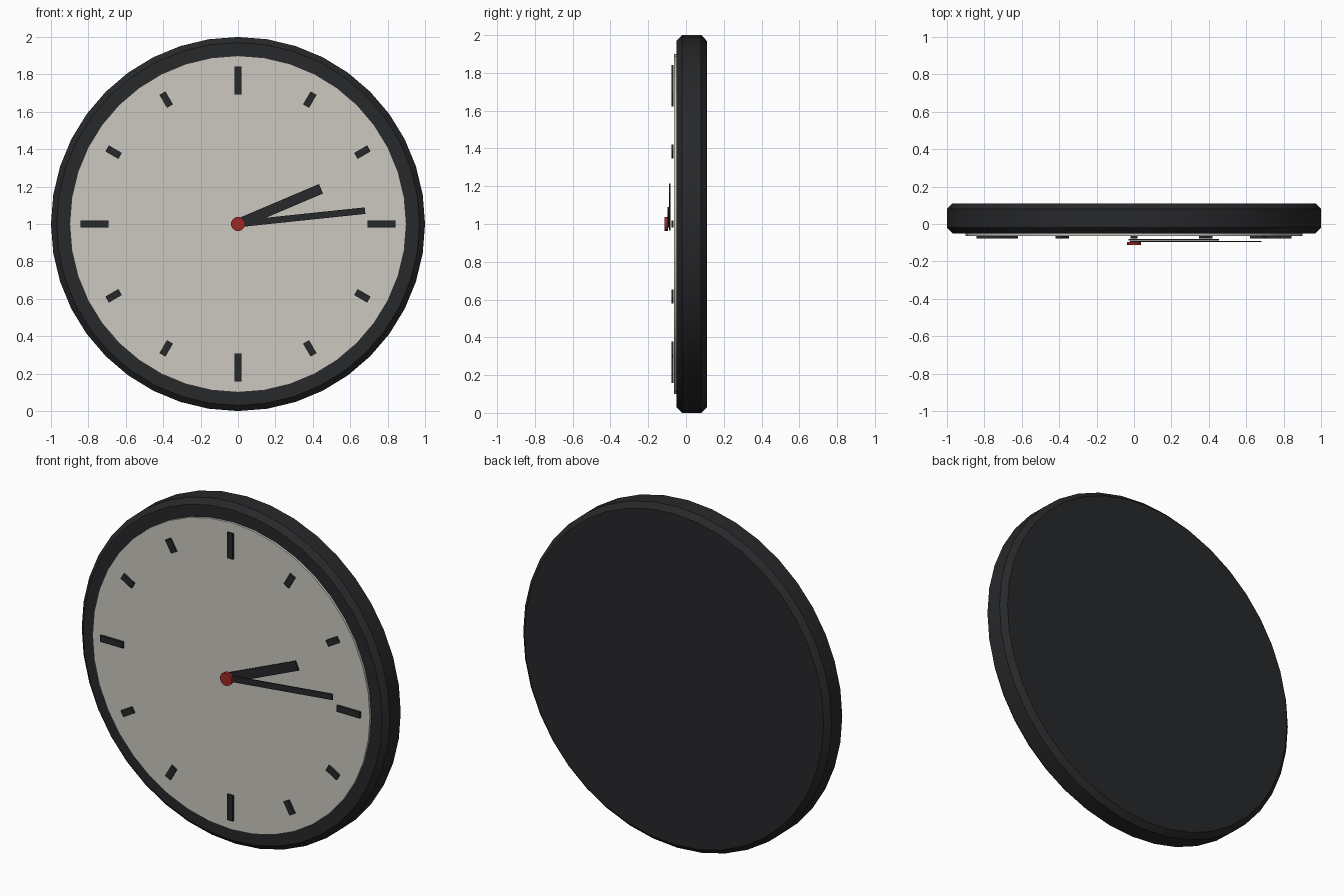
import bpy, bmesh, math
from mathutils import Matrix, Vector

if "Cube" in bpy.data.objects:
    bpy.data.objects.remove(bpy.data.objects["Cube"])

SIDES = 40
CENTRE = Vector((0, 0, 1))


def material(name, rgb):
    m = bpy.data.materials.new(name)
    m.diffuse_color = (*rgb, 1)
    m.use_nodes = True
    m.node_tree.nodes["Principled BSDF"].inputs["Base Color"].default_value = m.diffuse_color
    return m


black = material("black", (0.02, 0.021, 0.023))
cream = material("cream", (0.60, 0.58, 0.53))
red = material("red", (0.35, 0.02, 0.02))


def finish(bm, name, mat):
    bmesh.ops.recalc_face_normals(bm, faces=bm.faces)
    mesh = bpy.data.meshes.new(name)
    bm.to_mesh(mesh)
    bm.free()
    mesh.materials.append(mat)
    ob = bpy.data.objects.new(name, mesh)
    bpy.context.collection.objects.link(ob)
    return ob


def smooth(ob):
    bpy.ops.object.select_all(action='DESELECT')
    ob.select_set(True)
    bpy.context.view_layer.objects.active = ob
    bpy.ops.object.shade_smooth_by_angle(angle=math.radians(30))


# Disc turned around the y axis from a (radius, y) profile, capped at both ends
def disc(name, profile, sides, mat):
    bm = bmesh.new()
    rings = []
    for r, y in profile:
        rings.append([bm.verts.new((r * math.sin(2 * math.pi * i / sides), y,
                                    1 + r * math.cos(2 * math.pi * i / sides)))
                      for i in range(sides)])
    for a, b in zip(rings, rings[1:]):
        for i in range(sides):
            j = (i + 1) % sides
            bm.faces.new((a[i], a[j], b[j], b[i]))
    bm.faces.new(rings[0])
    bm.faces.new(rings[-1])
    ob = finish(bm, name, mat)
    smooth(ob)
    return ob


# Flat bar lying along a radial direction, from radius r0 to r1
def bar(name, r0, r1, width, y0, y1, degrees, mat):
    bm = bmesh.new()
    bmesh.ops.create_cube(bm, size=1)
    spin = Matrix.Rotation(-math.radians(degrees), 4, 'Y')
    place = Matrix.Translation(((r0 + r1) / 2, (y0 + y1) / 2, 0))
    size = Matrix.Diagonal((r1 - r0, y1 - y0, width, 1))
    bm.transform(Matrix.Translation(CENTRE) @ spin @ place @ size)
    return finish(bm, name, mat)


# Case with chamfered rims, and the dial on its front
disc("case", [(0.97, -0.05), (1.0, -0.02), (1.0, 0.08), (0.97, 0.11)], SIDES, black)
disc("dial", [(0.9, -0.063), (0.9, -0.045)], SIDES, cream)

# Hour marks, longer at the quarters
for k in range(12):
    half = 0.075 if k % 3 == 0 else 0.04
    bar(f"hour_mark_{k + 1}", 0.768 - half, 0.768 + half, 0.037,
        -0.077, -0.065, 30 * k, black)

# Hands and centre cap
bar("hour_hand", -0.02, 0.482, 0.055, -0.089, -0.081, 23, black)
bar("minute_hand", -0.02, 0.683, 0.035, -0.097, -0.09, 6, black)
disc("centre_cap", [(0.038, -0.113), (0.038, -0.095)], 16, red)
